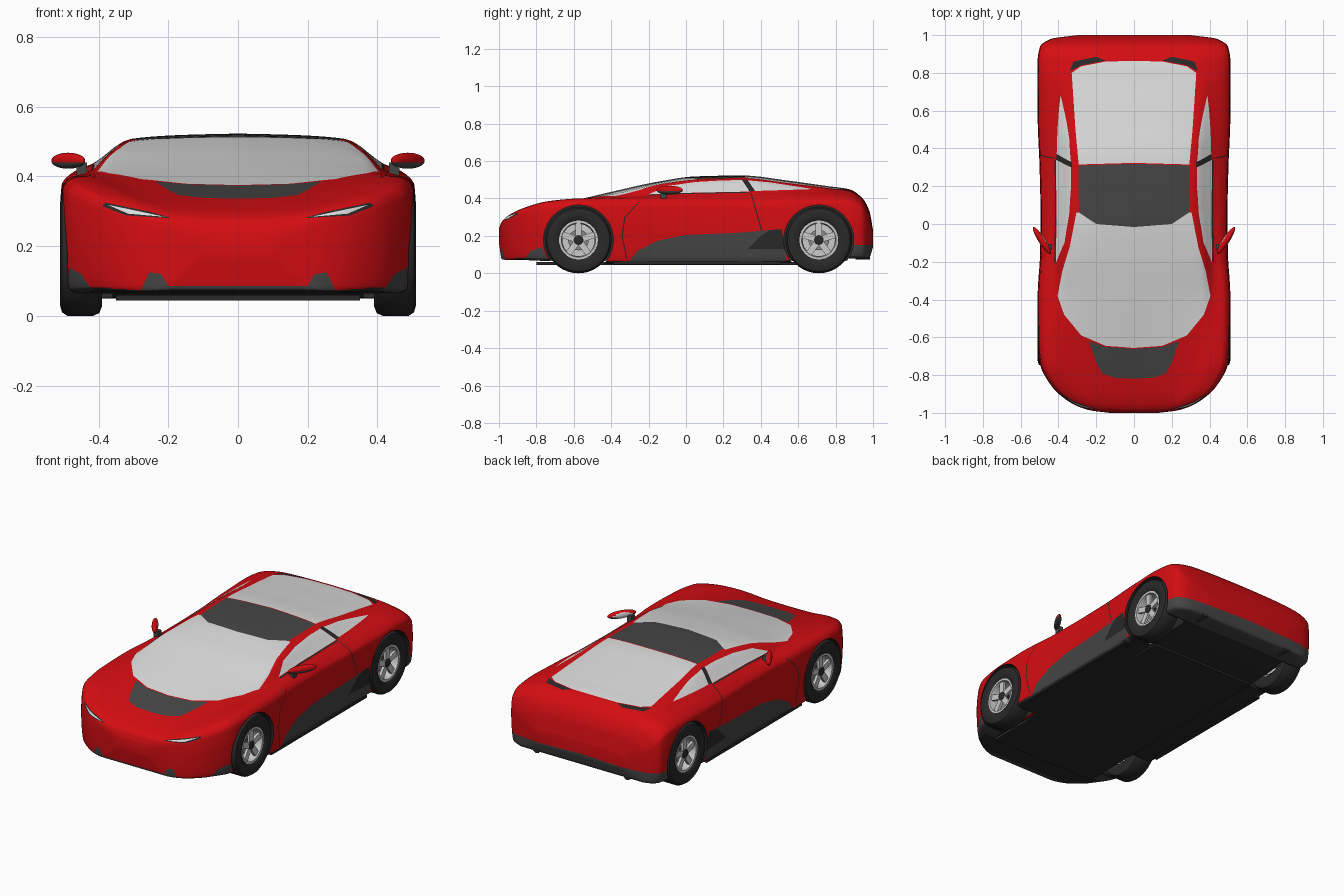
import bpy, bmesh, math
from mathutils import Vector, Matrix

if "Cube" in bpy.data.objects:
    bpy.data.objects.remove(bpy.data.objects["Cube"])

# Materials
def material(name, *rgb):
    m = bpy.data.materials.new(name)
    m.use_nodes = True
    m.diffuse_color = (*rgb, 1)
    m.node_tree.nodes["Principled BSDF"].inputs["Base Color"].default_value = (*rgb, 1)
    return m

MATS = [material("red paint", .66, .004, .006), material("pale glass", .72, .72, .72),
        material("dark trim", .06, .06, .06), material("black rubber", .022, .022, .022),
        material("light alloy", .6, .6, .6), material("grey steel", .25, .25, .25)]
RED, GLASS, TRIM, BLACK, ALLOY, STEEL = range(len(MATS))

def finish(name, bm, mat=None):
    """Make a mirrored, smooth-shaded object out of a left-hand half."""
    mesh = bpy.data.meshes.new(name)
    if mat is not None:
        for f in bm.faces:
            f.material_index = mat
    bm.to_mesh(mesh)
    bm.free()
    for m in MATS:
        mesh.materials.append(m)
    ob = bpy.data.objects.new(name, mesh)
    bpy.context.collection.objects.link(ob)
    ob.modifiers.new("Mirror", "MIRROR")
    bpy.ops.object.select_all(action="DESELECT")
    ob.select_set(True)
    bpy.context.view_layer.objects.active = ob
    bpy.ops.object.shade_smooth_by_angle(angle=math.radians(35))
    return ob

# Monotone smooth interpolation through keys
def smooth(keys, vals, t):
    n = len(keys)
    d = [(vals[i + 1] - vals[i]) / max(keys[i + 1] - keys[i], 1e-6) for i in range(n - 1)]
    def slope(i):
        if i in (0, n - 1):
            return d[0] if i == 0 else d[-1]
        a, b = d[i - 1], d[i]
        return 2 * a * b / (a + b) if a * b > 0 else 0
    i = max(k for k in range(n - 1) if k == 0 or keys[k] <= t)
    h = max(keys[i + 1] - keys[i], 1e-6)
    s = min(max((t - keys[i]) / h, 0), 1)
    return (vals[i] * (1 + 2 * s) * (1 - s) ** 2 + slope(i) * h * s * (1 - s) ** 2
            + vals[i + 1] * s * s * (3 - 2 * s) + slope(i + 1) * h * s * s * (s - 1))

# Body stations: y, half width, floor, shoulder, belt x, belt z, rail x, rail z, crown
STATIONS = [
    (-1, .13, .16, .225, .1, .235, .06, .24, .24),
    (-.985, .24, .075, .27, .19, .275, .12, .275, .275),
    (-.94, .345, .07, .31, .28, .315, .18, .305, .3),
    (-.86, .435, .07, .35, .36, .352, .25, .335, .325),
    (-.74, .497, .065, .382, .42, .385, .3, .365, .355),
    (-.58, .51, .06, .395, .44, .4, .33, .395, .393),
    (-.38, .51, .05, .4, .43, .405, .37, .425, .44),
    (-.15, .497, .05, .4, .425, .415, .345, .475, .49),
    (.05, .495, .05, .4, .425, .42, .315, .5, .518),
    (.3, .5, .05, .4, .42, .43, .305, .508, .523),
    (.55, .51, .055, .405, .42, .435, .33, .48, .495),
    (.75, .512, .06, .41, .42, .435, .35, .455, .467),
    (.87, .51, .08, .4, .4, .425, .32, .44, .45),
    (.94, .497, .08, .37, .4, .39, .3, .4, .405),
    (.98, .44, .085, .3, .35, .32, .25, .33, .335),
    (1, .3, .14, .22, .24, .225, .15, .23, .23)]
COLS = list(zip(*STATIONS))

def section(y, steps=5):
    w, zb, zs, xb, zt, xr, zr, zc = (smooth(COLS[0], c, y) for c in COLS[1:])
    pts = [(0, zb), (w * .9, zb), (w - .012, zb + .015), (w, zb + (zs - zb) * .6),
           (w - .006, zs - (zs - zb) * .1), (w - w * .07, zs), (xb, zt), (xr, zr),
           (xr / 2, zc - (zc - zr) / 4), (0, zc)]
    keys = [0]
    for p, q in zip(pts, pts[1:]):
        keys.append(keys[-1] + math.dist(p, q))
    ts = [a + (b - a) * k / steps for a, b in zip(keys, keys[1:]) for k in range(steps)]
    xs, zs = zip(*pts)
    return [(smooth(keys, xs, t), y, smooth(keys, zs, t)) for t in ts] + [(0, y, zc)]

bm = bmesh.new()
N = 120
rings = [[bm.verts.new(p) for p in section(-math.cos(math.pi * i / N))] for i in range(N + 1)]
for r, s in zip(rings, rings[1:]):
    for j in range(len(r) - 1):
        bm.faces.new((r[j], s[j], s[j + 1], r[j + 1]))
bm.faces.new(rings[0])
bm.faces.new(rings[-1][::-1])
bm.normal_update()

# Cut a projected outline into the body and paint the faces inside it
def inside(pt, poly):
    hit = False
    for (a, b), (c, d) in zip(poly, poly[1:] + poly[:1]):
        if (b > pt[1]) != (d > pt[1]) and pt[0] < (c - a) * (pt[1] - b) / (d - b) + a:
            hit = not hit
    return hit

def cut(poly, axes, test, mat=None):
    u, v = axes
    for p, q in zip(poly, poly[1:] + poly[:1]):
        lo = [min(a, b) - .05 for a, b in zip(p, q)]
        hi = [max(a, b) + .05 for a, b in zip(p, q)]
        faces = []
        for f in bm.faces:
            c = f.calc_center_median()
            if lo[0] < c[u] < hi[0] and lo[1] < c[v] < hi[1] and test(c, f.normal):
                faces.append(f)
        geom = faces + list({e for f in faces for e in f.edges}) + list({w for f in faces for w in f.verts})
        co, no = Vector(), Vector()
        co[u], co[v] = p
        no[u], no[v] = p[1] - q[1], q[0] - p[0]
        if geom and no.length > 1e-6:
            bmesh.ops.bisect_plane(bm, geom=geom, dist=1e-5, plane_co=co, plane_no=no.normalized())
    bm.normal_update()
    found = []
    for f in bm.faces:
        c = f.calc_center_median()
        if test(c, f.normal) and inside((c[u], c[v]), poly):
            found.append(f)
            if mat is not None:
                f.material_index = mat
    return found

def seam(path, axes, test, dx=.006, dy=0):
    cut(path + [(a + dx, b + dy) for a, b in reversed(path)], axes, test, BLACK)

XY, YZ, XZ = (0, 1), (1, 2), (0, 2)
top = lambda c, n: n.z > .15 and c.z > .2
side = lambda c, n: n.x > .2 and c.x > .28
front = lambda c, n: n.y < -.05 and c.y < -.6
tail = lambda c, n: c.y > .88 and c.z < .3
corner = lambda c, n: c.x > .38 and c.y < -.7

for f in bm.faces:
    if f.normal.z < -.6 and f.calc_center_median().z < .15:
        f.material_index = BLACK

# Windscreen, roof panel, rear window, bonnet panel, rear vents
screen_base = [(-.05, -.66), (.15, -.645), (.28, -.59), (.37, -.48)]
screen_top = [(.29, .06), (.2, 0), (-.05, -.02)]
cut(screen_base + [(.405, -.38), (.38, -.25), (.34, -.12), (.305, .06)] + screen_top, XY, top, GLASS)
cut(screen_top[::-1] + [(.295, .2), (.293, .31), (-.05, .32)], XY, top, TRIM)
cut([(-.05, .325), (.293, .315), (.31, .5), (.33, .8), (.28, .835), (.15, .86), (-.05, .865)], XY, top, GLASS)
cut([(-.05, -.82), (.1, -.815), (.17, -.79), (.2, -.73), (.24, -.62), (.15, -.65), (-.05, -.665)], XY, top, TRIM)
cut([(.15, .865), (.28, .84), (.34, .81), (.32, .86), (.2, .885)], XY, top, BLACK)

# Side windows and the pillar between them
cut([(.3, .5), (.33, .5), (.37, .44), (.34, .437)], YZ, side, BLACK)
cut([(-.2, .422), (-.1, .467), (.05, .488), (.2, .497), (.3, .498), (.34, .437), (0, .43)], YZ, side, GLASS)
cut([(.33, .497), (.45, .486), (.58, .466), (.68, .45), (.37, .44)], YZ, side, GLASS)

# Lower side trim, side intake, door seams
cut([(-.32, .04), (-.26, .12), (-.15, .175), (0, .205), (.25, .215), (.5, .235), (.54, .15), (.53, .04)],
    YZ, side, TRIM)
cut([(.33, .13), (.4, .2), (.45, .232), (.51, .236), (.53, .13)], YZ, side, BLACK)
seam([(-.32, .08), (-.345, .2), (-.33, .3), (-.25, .385)], YZ, side)
seam([(.4, .23), (.37, .34), (.345, .43)], YZ, side)
seam([(-.2, .415), (0, .424), (.34, .431)], YZ, side, 0, .005)

# Headlights, front intakes, bumper corners, rear valance
cut([(.19, .28), (.25, .298), (.38, .325), (.39, .315), (.32, .288)], XZ, front, BLACK)
cut([(.21, .284), (.26, .295), (.375, .319), (.315, .293)], XZ, front, GLASS)
cut([(-.05, .086), (.2, .086), (.22, .12), (.255, .125), (.285, .06), (-.05, .06)], XZ, front, TRIM)
cut([(-.88, .05), (-.83, .12), (-.77, .14), (-.73, .05)], YZ, corner, TRIM)
cut([(-.05, .16), (.25, .15), (.6, .15), (.6, .02), (-.05, .02)], XZ, tail, TRIM)
cut([(-.05, .2), (.1, .2), (.14, .165), (-.05, .165)], XZ, tail, BLACK)

# Wheel arches with liners
AXLES = {"front": -.575, "rear": .71}
R, ARCH, INNER = .178, .187, .36
outer = lambda c, n: c.x > INNER
bmesh.ops.bisect_plane(bm, geom=bm.verts[:] + bm.edges[:] + bm.faces[:], dist=1e-5,
                       plane_co=(INNER, 0, 0), plane_no=(1, 0, 0))
for yc in AXLES.values():
    ring = [(yc + ARCH * math.cos(a * math.pi / 20), R + ARCH * math.sin(a * math.pi / 20)) for a in range(40)]
    bmesh.ops.delete(bm, geom=cut(ring, YZ, outer), context="FACES")
    rim = [e for e in bm.edges if e.is_boundary and max(v.co.x for v in e.verts) > INNER + .001
           and all(math.dist(v.co.yz, (yc, R)) < ARCH + .01 for v in e.verts)]
    new = bmesh.ops.extrude_edge_only(bm, edges=rim)["geom"]
    for g in new:
        if isinstance(g, bmesh.types.BMVert):
            g.co.x = INNER
        elif isinstance(g, bmesh.types.BMFace):
            g.material_index = BLACK
    bm.faces.new([bm.verts.new((INNER, y, max(z, .065))) for y, z in ring]).material_index = BLACK
finish("body", bm)

# Turned parts about a wheel axis, and boxes
def lathe(name, profile, yc, zc, mat, axis=(1, 0, 0), steps=40):
    b = bmesh.new()
    vs = [b.verts.new((x, yc, zc + r)) for x, r in profile]
    es = [b.edges.new(p) for p in zip(vs, vs[1:])]
    bmesh.ops.spin(b, geom=vs + es, cent=(0, yc, zc), axis=axis, angle=math.tau, steps=steps)
    bmesh.ops.remove_doubles(b, verts=b.verts, dist=1e-5)
    bmesh.ops.recalc_face_normals(b, faces=b.faces)
    return finish(name, b, mat)

def box(b, centre, size, turn=Matrix()):
    bmesh.ops.create_cube(b, size=1, matrix=turn @ Matrix.Translation(centre) @ Matrix.Diagonal((*size, 1)))

for end, yc in AXLES.items():
    lathe(end + "_tyre", [(.4, .1), (.39, .15), (.398, .17), (.415, R), (.49, R), (.505, .168),
                          (.511, .145), (.507, .115), (.497, .102)], yc, R, BLACK)
    lathe(end + "_rim", [(.4, .1), (.4, .104), (.5, .104), (.5, .092), (.472, .086), (.41, .086)], yc, R, ALLOY)
    lathe(end + "_brake_disc", [(.44, 0), (.44, .055), (.455, .055), (.455, 0)], yc, R, STEEL)
    lathe(end + "_wheel_back", [(.42, .088), (.42, 0)], yc, R, ALLOY)
    lathe(end + "_hub", [(.45, .026), (.494, .026), (.498, .018), (.498, 0)], yc, R, BLACK)
    b = bmesh.new()
    for k in range(5):
        spin = Matrix.Translation((0, yc, R)) @ Matrix.Rotation(math.tau * k / 5, 4, "X")
        box(b, (.484, 0, .055), (.016, .034, .08), spin)
    finish(end + "_spokes", b, ALLOY)

# Door mirrors: red shell, dark underside, pale reflector
b = bmesh.new()
bmesh.ops.create_uvsphere(b, u_segments=24, v_segments=16, radius=1)
for f in b.faces:
    c = f.calc_center_median()
    f.material_index = GLASS if c.y > .75 else TRIM if c.z < -.2 else RED
place = Matrix.Translation((.487, -.088, .445)) @ Matrix.Rotation(math.radians(57), 4, "Z")
bmesh.ops.transform(b, matrix=place @ Matrix.Diagonal((.085, .018, .023, 1)), verts=b.verts)
finish("door_mirror", b)
b = bmesh.new()
box(b, (.448, -.12, .42), (.03, .03, .04))
finish("mirror_stem", b, TRIM)

# Sills, floor plate, exhaust pipes
b = bmesh.new()
box(b, (.475, .06, .056), (.04, .9, .016))
finish("sill", b, BLACK)
b = bmesh.new()
box(b, (.175, -.1, .052), (.35, 1.4, .016))
finish("floor_plate", b, BLACK)
b = bmesh.new()
bmesh.ops.create_cone(b, cap_ends=True, segments=20, radius1=.025, radius2=.025, depth=.08,
                      matrix=Matrix.Translation((.3, .945, .1)) @ Matrix.Rotation(math.pi / 2, 4, "X"))
finish("exhaust_pipe", b, BLACK)
